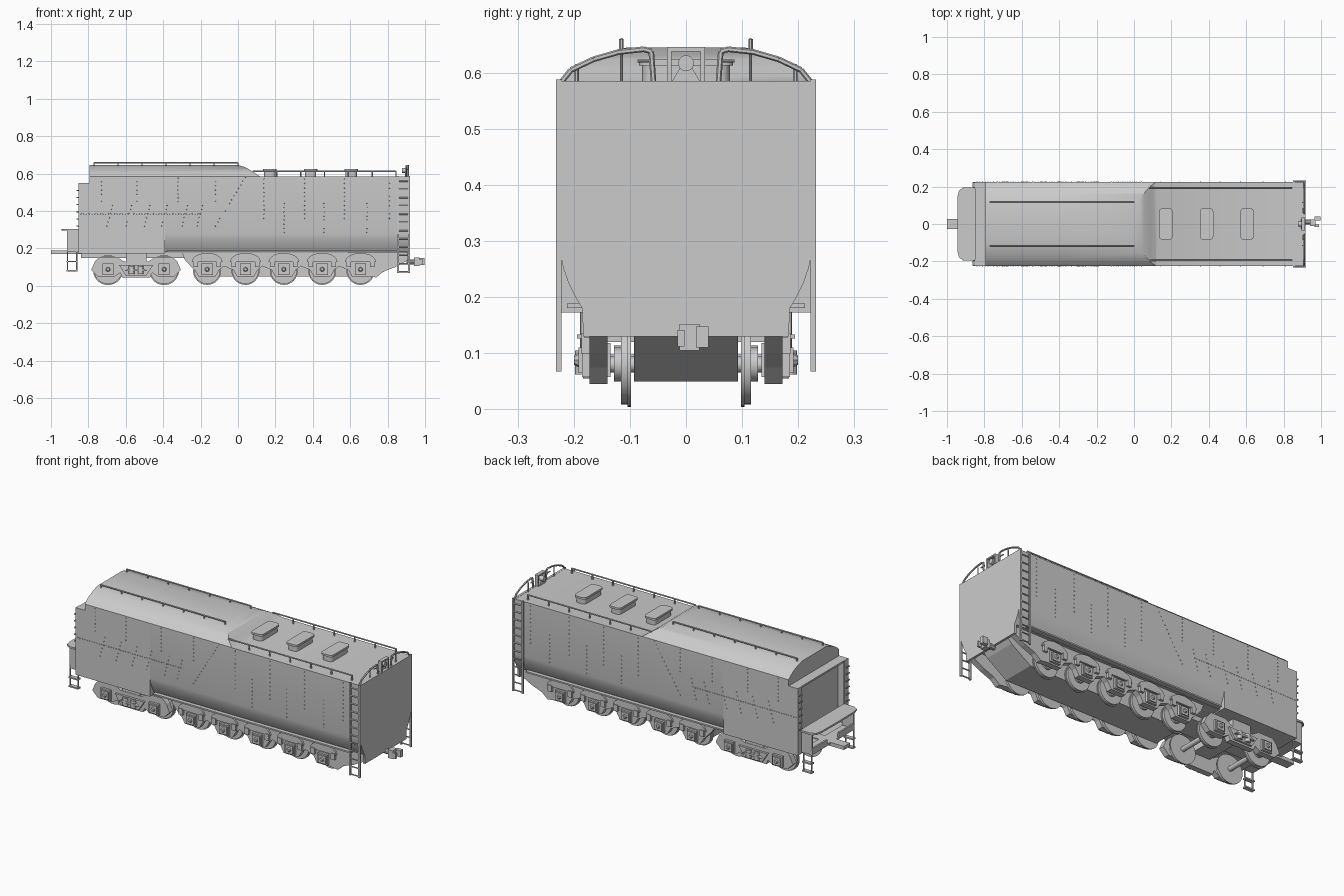
import bpy, bmesh
from math import cos, sin, pi
from mathutils import Vector, Matrix

cube = bpy.data.objects.get("Cube")
if cube:
    bpy.data.objects.remove(cube, do_unlink=True)

grey = bpy.data.materials.new("plain grey")
grey.use_nodes = True
grey.diffuse_color = (0.6, 0.6, 0.6, 1)
grey.node_tree.nodes["Principled BSDF"].inputs["Base Color"].default_value = (0.6, 0.6, 0.6, 1)


def prism(bm, pts, axis, a, b):
    """Extrude a 2D outline along an axis from a to b."""
    place = {"x": lambda p, t: (t, p[0], p[1]),
             "y": lambda p, t: (p[0], t, p[1]),
             "z": lambda p, t: (p[0], p[1], t)}[axis]
    lo = [bm.verts.new(place(p, a)) for p in pts]
    hi = [bm.verts.new(place(p, b)) for p in pts]
    n = len(pts)
    faces = [bm.faces.new(lo), bm.faces.new(hi)]
    for i in range(n):
        j = (i + 1) % n
        faces.append(bm.faces.new((lo[i], lo[j], hi[j], hi[i])))
    bmesh.ops.recalc_face_normals(bm, faces=faces)


def box(bm, x0, x1, y0, y1, z0, z1):
    prism(bm, [(x0, y0), (x1, y0), (x1, y1), (x0, y1)], "z", z0, z1)


def rod(bm, p, q, r, sides=8, r2=None):
    p, q = Vector(p), Vector(q)
    d = q - p
    m = Matrix.Translation((p + q) / 2) @ d.to_track_quat("Z", "Y").to_matrix().to_4x4()
    bmesh.ops.create_cone(bm, cap_ends=True, segments=sides, radius1=r,
                          radius2=r if r2 is None else r2, depth=d.length, matrix=m)


def path(bm, pts, r):
    for p, q in zip(pts, pts[1:]):
        rod(bm, p, q, r, 6)


def finish(name, bm, mirror=False, smooth=True):
    me = bpy.data.meshes.new(name)
    bm.to_mesh(me)
    bm.free()
    ob = bpy.data.objects.new(name, me)
    bpy.context.collection.objects.link(ob)
    me.materials.append(grey)
    bpy.ops.object.select_all(action="DESELECT")
    ob.select_set(True)
    bpy.context.view_layer.objects.active = ob
    if mirror:
        mod = ob.modifiers.new("mirror", "MIRROR")
        mod.use_axis = (False, True, False)
        mod.use_mirror_merge = False
        bpy.ops.object.modifier_apply(modifier=mod.name)
    if smooth:
        bpy.ops.object.shade_smooth_by_angle(angle=0.6)
    return ob


def both(half):
    return half + [(-y, z) for y, z in reversed(half)]


# Tank body: straight-sided front, tucked-in rear
shoulder = [(.224, .585), (.205, .603), (.185, .616), (.16, .628), (.13, .639), (.105, .645)]
tuck = [(.185, .18), (.197, .2), (.21, .227), (.219, .253), (.224, .278)]
bm = bmesh.new()
prism(bm, both([(.224, .173)] + shoulder), "x", -.795, -.39)
finish("front_tank", bm)
bm = bmesh.new()
prism(bm, both(tuck + shoulder), "x", -.39, .912)
tank = finish("rear_tank", bm, smooth=False)

# Cutter that gives the sloped step down to the rear deck
bm = bmesh.new()
prism(bm, [(-.5, .1), (1, .1), (1, .584), (.12, .584), (.1, .596), (.08, .61), (.055, .625),
           (.03, .637), (0, .646), (-.5, .7)], "y", -.4, .4)
cutter = finish("deck_cutter", bm, smooth=False)
cutter.hide_render = True
mod = tank.modifiers.new("deck", "BOOLEAN")
mod.operation, mod.object, mod.solver = "INTERSECT", cutter, "EXACT"
bpy.context.view_layer.objects.active = tank
bpy.ops.object.modifier_apply(modifier=mod.name)
bpy.data.objects.remove(cutter, do_unlink=True)
tank.select_set(True)
bpy.ops.object.shade_smooth_by_angle(angle=0.6)

# Rear end plate
bm = bmesh.new()
prism(bm, both([(.183, .13)] + tuck + [(.224, .585)]), "x", .905, .918)
finish("rear_plate", bm)

# Front bulkhead surround
bm = bmesh.new()
box(bm, -.85, -.79, .212, .224, .173, .55)
box(bm, -.85, -.79, 0, .224, .54, .55)
box(bm, -.85, -.79, 0, .224, .173, .185)
box(bm, -.852, -.842, .19, .224, .173, .55)
finish("front_surround", bm, True, False)

# Front platform with its lower supports
bm = bmesh.new()
prism(bm, [(-.845, 0), (-.945, 0), (-.943, .15), (-.935, .18), (-.91, .195), (-.845, .195)],
      "z", .295, .305)
box(bm, -.915, -.845, .178, .188, .18, .3)
box(bm, -.915, -.845, 0, .188, .18, .19)
box(bm, -.915, -.905, .05, .188, .18, .215)
finish("front_platform", bm, True, False)
bm = bmesh.new()
box(bm, -1, -.78, -.026, .026, .17, .19)
finish("drawbar", bm)

# Front steps and edge grabs
bm = bmesh.new()
for x in (-.912, -.862):
    rod(bm, (x, .185, .2), (x, .185, .08), .004, 6)
for z in (.08, .13):
    box(bm, -.916, -.858, .172, .194, z - .004, z + .004)
finish("front_steps", bm, True)
bm = bmesh.new()
for i in range(6):
    z = .32 + i * .038
    path(bm, [(-.85, .195, z), (-.862, .195, z), (-.862, .222, z), (-.85, .222, z)], .003)
finish("front_grabs", bm, True)

# Rear ladders
bm = bmesh.new()
for x in (.856, .914):
    box(bm, x - .005, x + .005, .222, .232, .068, .588)
for i in range(12):
    z = .075 + i * .044
    rod(bm, (.856, .228, z), (.914, .228, z), .004, 6)
finish("rear_ladder", bm, True, False)

# Roof and deck handrails
for name, y, x0, x1, z, base, n in (("roof_rail", .115, -.77, 0, .658, .635, 7),
                                    ("deck_rail", .195, .08, .845, .612, .58, 7)):
    bm = bmesh.new()
    rod(bm, (x0, y, z), (x1, y, z), .004)
    for i in range(n):
        x = x0 + (x1 - x0) * i / (n - 1)
        rod(bm, (x, y, base), (x, y, z + .002), .004, 6)
    finish(name, bm, True)

# Water hatches: rounded boxes with a lid
bm = bmesh.new()
for cx in (.17, .388, .605):
    for w, z0, z1 in ((.03, .58, .613), (.036, .613, .624)):
        pts = []
        for k, (sx, sy) in enumerate(((1, 1), (-1, 1), (-1, -1), (1, -1))):
            for j in range(5):
                a = (k + j / 4) * pi / 2
                pts.append((cx + sx * (w - .018) + .018 * cos(a),
                            sy * (w + .048 - .018) + .018 * sin(a)))
        prism(bm, pts, "z", z0, z1)
finish("water_hatches", bm)

# Curved guard rails and lamp on the rear deck
bm = bmesh.new()
arc = [(.221, .585), (.205, .605), (.165, .624), (.12, .637), (.075, .642), (.062, .638), (.058, .585)]
path(bm, [(.91, y, z) for y, z in arc], .005)
rod(bm, (.905, .058, .621), (.905, .086, .621), .003)
rod(bm, (.9, .115, .583), (.9, .115, .637), .003)
finish("rear_guard_rails", bm, True)
bm = bmesh.new()
for s in (-1, 1):
    box(bm, .895, .915, s * .03 - .004, s * .03 + .004, .583, .645)
box(bm, .895, .915, -.034, .034, .638, .646)
prism(bm, [(-.026, .583), (.026, .583), (.009, .612), (-.009, .612)], "x", .892, .9)
rod(bm, (.878, 0, .617), (.915, 0, .617), .014, 20)
finish("rear_lamp", bm)

# Rear coupler
bm = bmesh.new()
rod(bm, (.9, .01, .128), (.95, .01, .128), .014, 10)
box(bm, .94, .97, -.012, .024, .105, .152)
box(bm, .965, .998, .018, .04, .11, .148)
box(bm, .965, .99, -.015, -.003, .112, .142)
finish("coupler", bm, smooth=False)

# Wheels and axles
bogie = [-.695, -.395]
drivers = [-.165 + .205 * i for i in range(5)]
bm = bmesh.new()
for x in bogie + drivers:
    z, r = (.084, .08) if x in bogie else (.08, .075)
    rod(bm, (x, .098, z), (x, .104, z), r, 32)
    rod(bm, (x, .104, z), (x, .116, z), r - .005, 32)
    rod(bm, (x, 0, z), (x, .18, z), .014, 12)
    rod(bm, (x, .114, z), (x, .128, z), .03, 16)
finish("wheels", bm, True)

# Journal boxes with covers
bm = bmesh.new()
for x in bogie + drivers:
    box(bm, x - .03, x + .03, .135, .185, .058, .118)
    box(bm, x - .023, x + .023, .183, .192, .065, .11)
    rod(bm, (x, .19, .088), (x, .2, .088), .014, 8, .008)
finish("journal_boxes", bm, True, False)

# Long outer frame with pedestals
bm = bmesh.new()
low = [(-.3, .178), (-.285, .14), (-.235, .085)]
for x in drivers:
    low += [(x - .065, .085), (x - .045, .05), (x + .045, .05), (x + .065, .085), (x + .09, .105)]
low = low[:-2] + [(.74, .045), (.775, .075), (.84, .1), (.905, .135), (.905, .178)]
prism(bm, low, "y", .14, .172)
finish("main_side_frame", bm, True, False)

# Leaf springs and hangers over each axle
bm = bmesh.new()
for x in drivers:
    prism(bm, [(x + .082 * cos(a), .128 + .048 * sin(a))
               for a in [pi * i / 10 for i in range(11)]], "y", .145, .182)
    for s in (-1, 1):
        box(bm, x + s * .062 - .012, x + s * .062 + .012, .14, .186, .1, .135)
finish("leaf_springs", bm, True)

# Inner frame belly
bm = bmesh.new()
prism(bm, [(-.27, .178), (-.22, .05), (.74, .05), (.86, .13), (.905, .18)], "y", -.093, .093)
box(bm, -.84, -.27, -.07, .07, .15, .178)
finish("belly_frame", bm, smooth=False)

# Front truck: side frame, bolster and springs
bm = bmesh.new()
prism(bm, [(-.785, .085), (-.765, .13), (-.74, .155), (-.65, .155), (-.61, .13), (-.48, .13),
           (-.44, .155), (-.35, .155), (-.325, .13), (-.305, .085), (-.34, .05), (-.43, .05),
           (-.46, .07), (-.47, .045), (-.62, .045), (-.63, .07), (-.66, .05), (-.75, .05)],
      "y", .14, .172)
box(bm, -.6, -.49, 0, .17, .12, .178)
prism(bm, [(-.635, .11), (-.455, .11), (-.49, .055), (-.6, .055)], "y", .17, .184)
for x in (-.57, -.52):
    rod(bm, (x, .182, .062), (x, .182, .105), .016, 12)
prism(bm, [(-.605, .08), (-.485, .08), (-.5, .09), (-.59, .09)], "y", .18, .198)
finish("front_truck", bm, True, False)

# Running pipe below the tank side
bm = bmesh.new()
box(bm, -.38, .85, .18, .212, .181, .189)
finish("side_step", bm, True, False)

# Rivet rows: (x0, z0, x1, z1, count)
rows = [(-.84, .385, -.2, .385, 44), (-.12, .32, .04, .58, 14)]
rows += [(x, .45, x, .575, 7) for x in (-.73, -.54, -.32, -.12)]
rows += [(x, .32, x + .03, .43, 6) for x in (-.7, -.6, -.5, -.41, -.3, -.22)]
rows += [(x, .36, x, .57, 10) for x in (.14, .355, .57, .81)]
rows += [(x, .285, x, .44, 8) for x in (.245, .46, .69)]
bm = bmesh.new()
for x0, z0, x1, z1, n in rows:
    for i in range(n):
        t = i / (n - 1)
        x, z = x0 + (x1 - x0) * t, z0 + (z1 - z0) * t
        rod(bm, (x, .222, z), (x, .2265, z), .004, 6, .002)
finish("rivets", bm, True, False)
